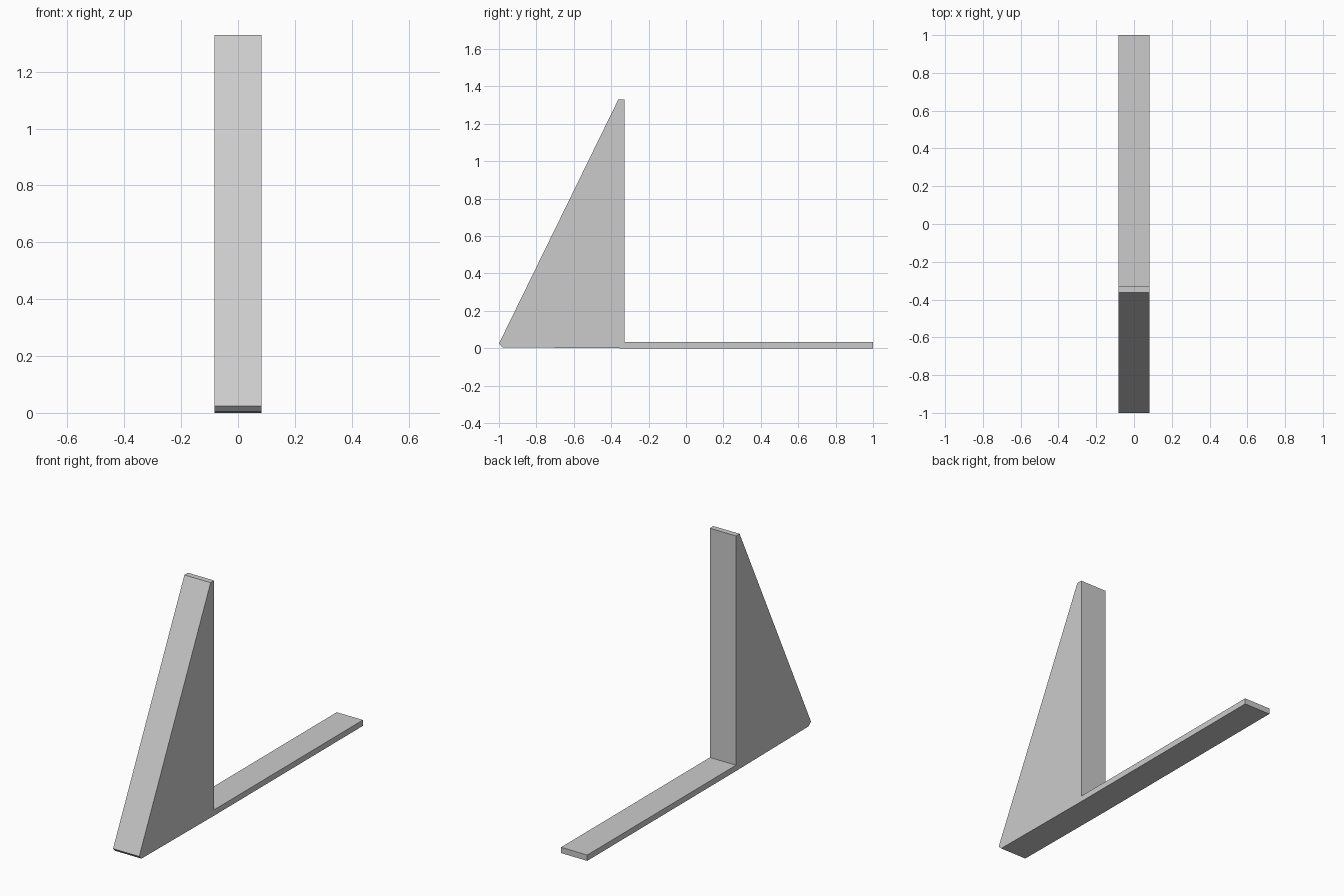
import bpy, bmesh

cube = bpy.data.objects.get("Cube")
if cube:
    bpy.data.objects.remove(cube, do_unlink=True)

HALF_WIDTH = 0.082

# Plain grey finish
grey = bpy.data.materials.new("plain_grey")
grey.use_nodes = True
colour = (0.6, 0.6, 0.6, 1)
grey.diffuse_color = colour
grey.node_tree.nodes["Principled BSDF"].inputs["Base Color"].default_value = colour


def extrude_profile(name, profile):
    """Extrude a (y, z) side profile across the full width."""
    bm = bmesh.new()
    face = bm.faces.new([bm.verts.new((-HALF_WIDTH, y, z)) for y, z in profile])
    swept = bmesh.ops.extrude_face_region(bm, geom=[face])["geom"]
    bmesh.ops.translate(bm, vec=(2 * HALF_WIDTH, 0, 0),
                        verts=[g for g in swept if isinstance(g, bmesh.types.BMVert)])
    bmesh.ops.recalc_face_normals(bm, faces=bm.faces)
    mesh = bpy.data.meshes.new(name)
    bm.to_mesh(mesh)
    bm.free()
    mesh.materials.append(grey)
    obj = bpy.data.objects.new(name, mesh)
    bpy.context.collection.objects.link(obj)
    return obj


# One solid: sloped upright with a blunt toe, and a thin flat foot behind it
extrude_profile("bookend_bracket", [
    (-0.98, 0.005), (-0.33, 0), (1, 0), (1, 0.033),
    (-0.33, 0.033), (-0.33, 1.33), (-0.362, 1.33), (-1, 0.025),
])
